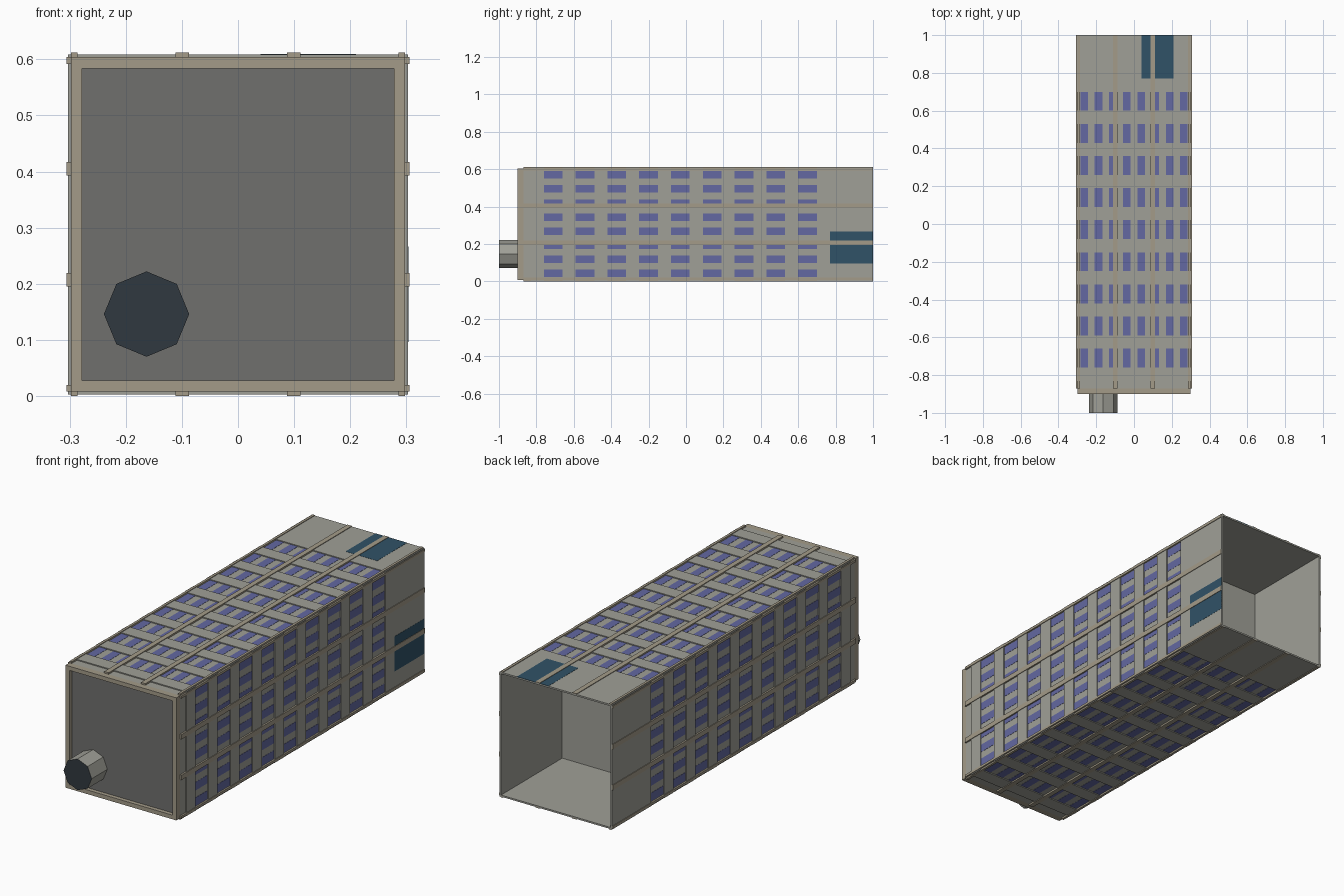
import bpy, bmesh
from math import radians
from mathutils import Matrix, Vector

if "Cube" in bpy.data.objects:
    bpy.data.objects.remove(bpy.data.objects["Cube"])

ZC = 0.306                      # height of the long axis
CENTRE = Matrix.Translation((0, 0, ZC))


def material(name, r, g, b):
    m = bpy.data.materials.new(name)
    m.diffuse_color = (r, g, b, 1)
    m.use_nodes = True
    m.node_tree.nodes["Principled BSDF"].inputs["Base Color"].default_value = m.diffuse_color
    return m


GREY = material("hull_grey", 0.35, 0.35, 0.31)
TAN = material("tan_trim", 0.37, 0.33, 0.25)
DARK = material("dark_grey", 0.16, 0.16, 0.155)
BLUE = material("window_blue", 0.125, 0.14, 0.36)
TEAL = material("teal", 0.03, 0.085, 0.135)
SOOT = material("nozzle_end", 0.03, 0.04, 0.05)


def finish(name, bm, *mats):
    mesh = bpy.data.meshes.new(name)
    bm.to_mesh(mesh)
    bm.free()
    ob = bpy.data.objects.new(name, mesh)
    for m in mats:
        mesh.materials.append(m)
    bpy.context.collection.objects.link(ob)
    return ob


def loft(name, sections, mat, cap_end=False):
    """Square tube through (y, half width) sections."""
    bm = bmesh.new()
    rings = [[bm.verts.new((sx * h, y, ZC + sz * h))
              for sx, sz in ((-1, -1), (1, -1), (1, 1), (-1, 1))] for y, h in sections]
    for a, b in zip(rings, rings[1:]):
        for i in range(4):
            j = (i + 1) % 4
            bm.faces.new((a[i], a[j], b[j], b[i]))
    if cap_end:
        bm.faces.new(rings[-1])
    bmesh.ops.recalc_face_normals(bm, faces=bm.faces)
    return finish(name, bm, mat)


def side_matrix(k):
    return CENTRE @ Matrix.Rotation(radians(90 * k), 4, 'Y')


def add_box(bm, frame, lo, hi):
    lo, hi = Vector(lo), Vector(hi)
    size = Matrix.Diagonal((*(hi - lo), 1))
    bmesh.ops.create_cube(bm, size=1, matrix=frame @ Matrix.Translation((lo + hi) / 2) @ size)


CORE, HOOP, RIB = 0.298, 0.303, 0.306
cols = [-0.76 + 0.17 * i for i in range(9)]     # window bands along the length
rows = [-0.283 + 0.0752 * i for i in range(8)]  # windows across each side

# Hull: raised hoops between recessed window bands, open bay at the back
sections = [(-0.87, CORE), (-0.83, CORE), (-0.83, HOOP)]
for y in cols:
    sections += [(y, HOOP), (y, CORE), (y + 0.1, CORE), (y + 0.1, HOOP)]
sections += [(1.0, HOOP), (1.0, 0.295), (0.53, 0.295)]
loft("hull", sections, GREY, cap_end=True)

# Front frame and recessed end panel
loft("front_frame", [(-0.87, CORE), (-0.9, CORE), (-0.9, 0.278), (-0.875, 0.278)], TAN)
bm = bmesh.new()
add_box(bm, CENTRE, (-0.285, -0.88, -0.285), (0.285, -0.87, 0.285))
finish("front_panel", bm, DARK)

# Windows on all four sides
bm = bmesh.new()
for k in range(4):
    for y in cols:
        for x in rows:
            add_box(bm, side_matrix(k), (x, y, 0.296), (x + 0.04, y + 0.1, CORE + 0.001))
finish("windows", bm, BLUE)

# Long ribs: two wide and two narrow per side
bm = bmesh.new()
for k in range(4):
    for x, w in ((-0.292, 0.006), (-0.099, 0.012), (0.099, 0.012), (0.292, 0.006)):
        add_box(bm, side_matrix(k), (x - w, -0.87, 0.2965), (x + w, 1.0, RIB))
finish("long_ribs", bm, TAN)

# Teal patches near the open end, on the top and right side
bm = bmesh.new()
for k in (0, 1):
    add_box(bm, side_matrix(k), (0.04, 0.77, 0.3), (0.21, 1.0, HOOP + 0.0008))
finish("teal_patches", bm, TEAL)

# Eight-sided nozzle with a dark end
bm = bmesh.new()
place = Matrix.Translation((-0.163, -0.938, 0.146)) @ Matrix.Rotation(radians(90), 4, 'X')
bmesh.ops.create_cone(bm, cap_ends=True, segments=8, radius1=0.076, radius2=0.076,
                      depth=0.124, matrix=place)
bm.normal_update()
for f in bm.faces:
    f.material_index = 1 if f.normal.y < -0.9 else 0
finish("nozzle", bm, GREY, SOOT)
